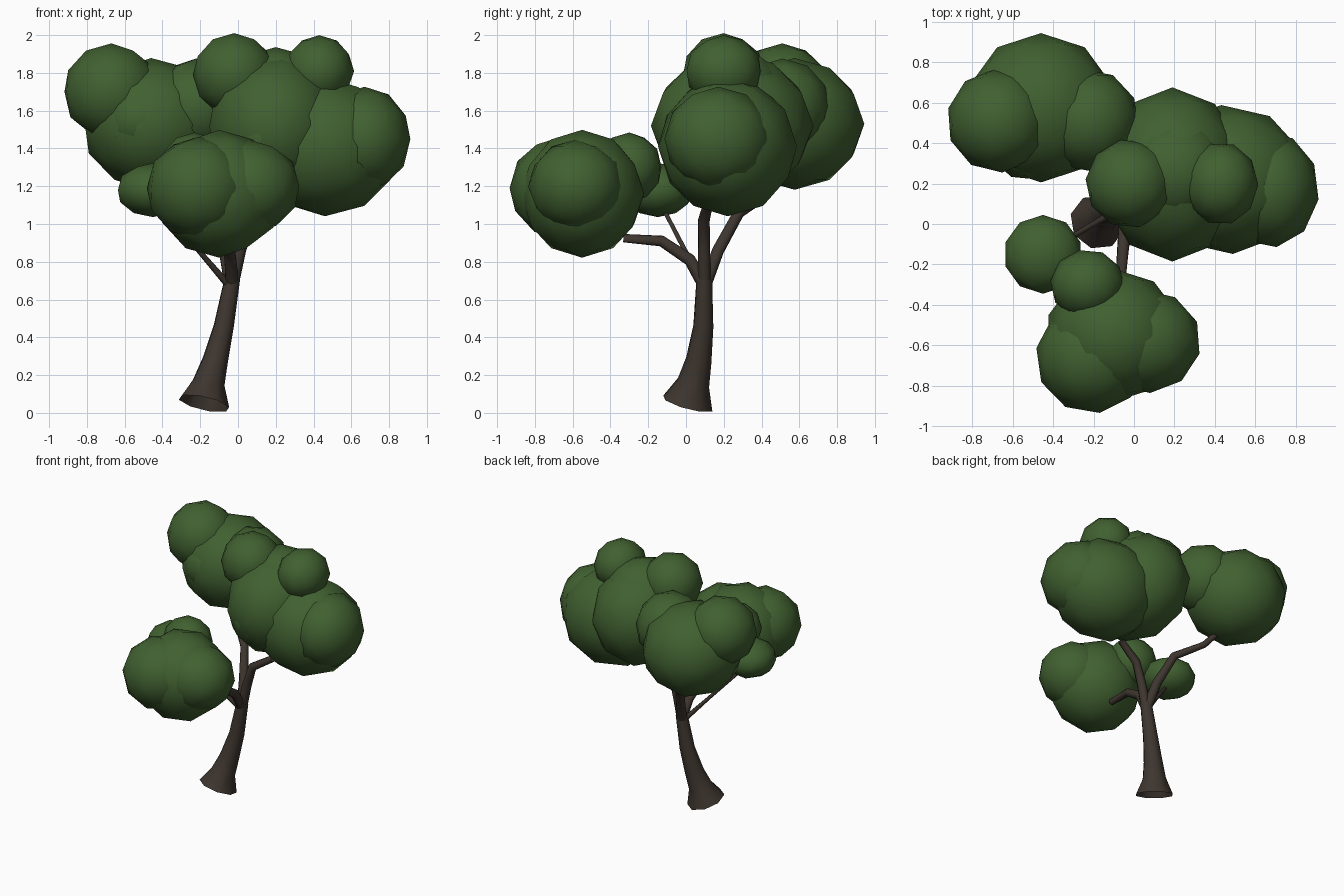
import bpy, bmesh, math
from mathutils import Vector, Matrix

if "Cube" in bpy.data.objects:
    bpy.data.objects.remove(bpy.data.objects["Cube"])


def material(name, rgb):
    m = bpy.data.materials.new(name)
    m.diffuse_color = (*rgb, 1)
    m.use_nodes = True
    m.node_tree.nodes["Principled BSDF"].inputs["Base Color"].default_value = m.diffuse_color
    return m


BARK = material("bark_brown", (0.048, 0.036, 0.028))
LEAF = material("leaf_green", (0.052, 0.118, 0.030))


def finish(bm, name, mat):
    mesh = bpy.data.meshes.new(name)
    bmesh.ops.recalc_face_normals(bm, faces=bm.faces)
    bm.to_mesh(mesh)
    bm.free()
    mesh.materials.append(mat)
    ob = bpy.data.objects.new(name, mesh)
    bpy.context.collection.objects.link(ob)
    bpy.ops.object.select_all(action='DESELECT')
    ob.select_set(True)
    bpy.context.view_layer.objects.active = ob
    bpy.ops.object.shade_smooth_by_angle(angle=math.radians(60))


def limb(name, path, sides=8):
    """Tapered open tube through (x, y, z, radius) points."""
    bm = bmesh.new()
    pts = [Vector(p[:3]) for p in path]
    rings = []
    for i, p in enumerate(pts):
        axis = (pts[min(i + 1, len(pts) - 1)] - pts[max(i - 1, 0)]).normalized()
        u = axis.cross(Vector((0.3, 1, 0.05))).normalized()
        v = axis.cross(u)
        r = path[i][3]
        rings.append([bm.verts.new(p + r * (u * math.cos(a) + v * math.sin(a)))
                      for a in (math.tau * k / sides for k in range(sides))])
    for a, b in zip(rings, rings[1:]):
        for k in range(sides):
            j = (k + 1) % sides
            bm.faces.new((a[k], a[j], b[j], b[k]))
    finish(bm, name, BARK)


def foliage(name, blobs):
    """Cluster of overlapping low-poly balls: centre x, y, z, then radii x, y, z."""
    bm = bmesh.new()
    for i, (x, y, z, rx, ry, rz) in enumerate(blobs):
        mat = (Matrix.Translation((x, y, z)) @ Matrix.Diagonal((rx, ry, rz, 1))
               @ Matrix.Rotation(i * 0.7, 4, 'Z'))
        bmesh.ops.create_icosphere(bm, subdivisions=2, radius=1.025, matrix=mat)
    finish(bm, name, LEAF)


# Leaning trunk with flared, tilted foot
limb("trunk", [(-0.18, 0.01, 0.05, 0.14), (-0.155, 0.04, 0.16, 0.088),
               (-0.12, 0.068, 0.28, 0.07), (-0.075, 0.092, 0.46, 0.055),
               (-0.03, 0.097, 0.71, 0.043)])

# Branches
limb("right_branch", [(-0.035, 0.097, 0.66, 0.036), (0.01, 0.095, 0.86, 0.034),
                      (0.06, 0.095, 1.02, 0.031), (0.22, 0.12, 1.12, 0.025)])
limb("back_branch", [(-0.035, 0.095, 0.66, 0.036), (-0.07, 0.17, 0.86, 0.034),
                     (-0.14, 0.28, 1.06, 0.03), (-0.3, 0.42, 1.15, 0.024),
                     (-0.4, 0.5, 1.28, 0.02)])
limb("front_branch", [(-0.03, 0.1, 0.67, 0.036), (-0.04, 0.02, 0.81, 0.034),
                      (-0.055, -0.13, 0.91, 0.03), (-0.07, -0.33, 0.925, 0.023)])
limb("thin_branch", [(-0.045, 0.09, 0.67, 0.02), (-0.2, 0.0, 0.85, 0.014),
                     (-0.42, -0.13, 1.1, 0.012)], 6)

# Foliage clusters
foliage("right_foliage", [
    (0.19, 0.245, 1.52, 0.35, 0.42, 0.38), (0.46, 0.22, 1.41, 0.39, 0.36, 0.36),
    (0.67, 0.17, 1.45, 0.24, 0.28, 0.27), (-0.02, 0.2, 1.79, 0.215, 0.215, 0.215),
    (0.43, 0.2, 1.81, 0.18, 0.2, 0.185), (0.2, 0.26, 1.68, 0.27, 0.26, 0.25),
    (0.15, 0.02, 1.46, 0.2, 0.17, 0.2)])
foliage("back_foliage", [
    (-0.46, 0.575, 1.53, 0.36, 0.36, 0.34), (-0.67, 0.51, 1.7, 0.25, 0.25, 0.25),
    (-0.22, 0.51, 1.62, 0.24, 0.25, 0.25), (-0.52, 0.43, 1.55, 0.21, 0.21, 0.2)])
foliage("front_foliage", [
    (-0.1, -0.55, 1.16, 0.33, 0.32, 0.33), (0.06, -0.58, 1.2, 0.265, 0.25, 0.24),
    (-0.21, -0.66, 1.19, 0.27, 0.27, 0.265), (-0.23, -0.3, 1.3, 0.18, 0.17, 0.18)])
foliage("left_small_foliage", [(-0.45, -0.15, 1.18, 0.19, 0.19, 0.14)])
